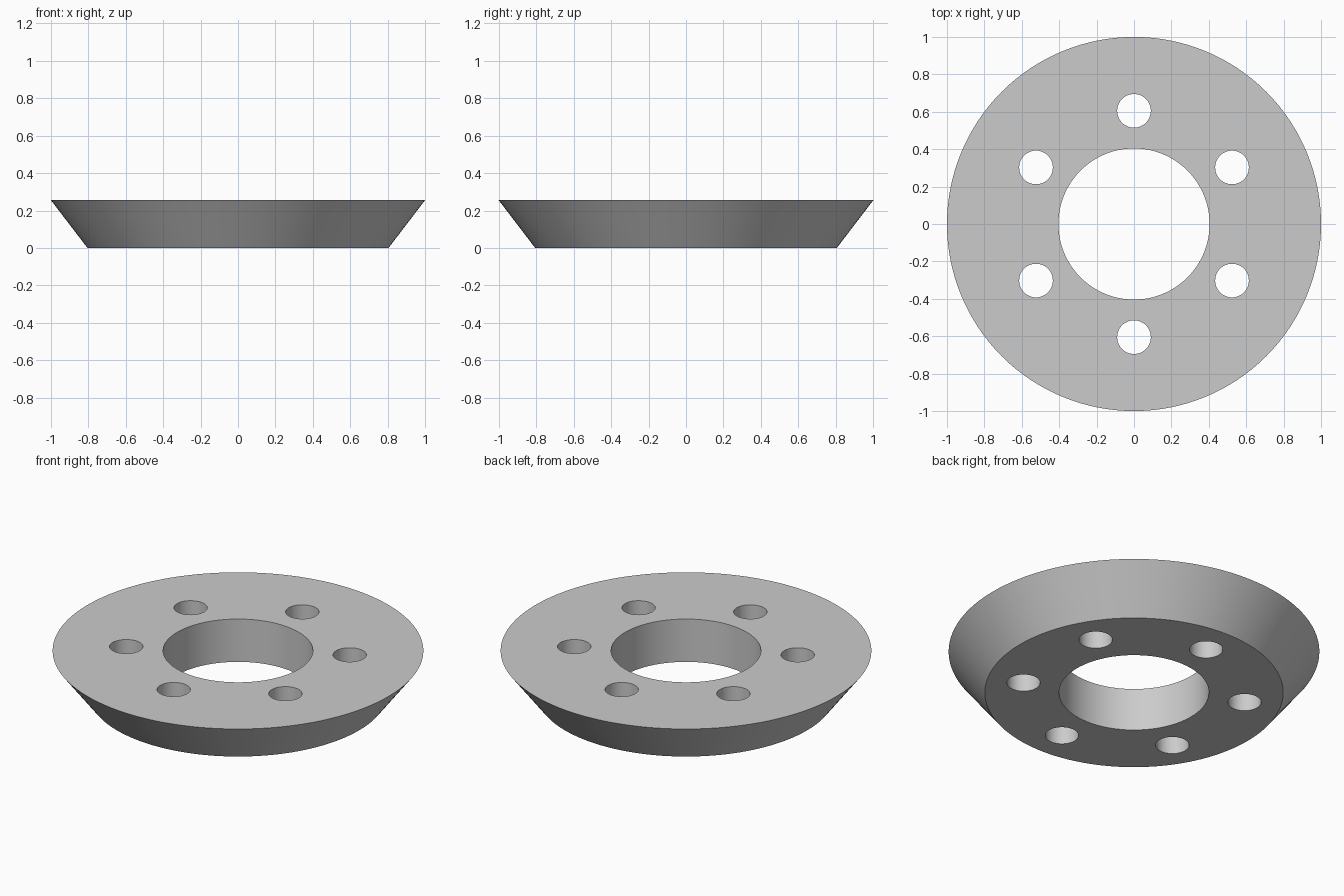
import bpy
import math

HEIGHT = 0.255
TOP_RADIUS, BOTTOM_RADIUS, BORE_RADIUS = 1.0, 0.805, 0.404
BOLT_CIRCLE, BOLT_RADIUS, BOLT_COUNT = 0.605, 0.09, 6

if "Cube" in bpy.data.objects:
    bpy.data.objects.remove(bpy.data.objects["Cube"], do_unlink=True)

grey = bpy.data.materials.new("plain grey")
grey.use_nodes = True
colour = (0.6, 0.6, 0.6, 1)
grey.diffuse_color = colour
grey.node_tree.nodes["Principled BSDF"].inputs["Base Color"].default_value = colour


def drill(target, name, x, y, radius, sides):
    """Cut a straight vertical hole through the target."""
    bpy.ops.mesh.primitive_cylinder_add(
        vertices=sides, radius=radius, depth=HEIGHT * 2, location=(x, y, HEIGHT / 2))
    cutter = bpy.context.object
    cutter.name = name
    cutter.hide_render = True
    cutter.data.materials.append(grey)
    cut = target.modifiers.new(name, "BOOLEAN")
    cut.operation = "DIFFERENCE"
    cut.solver = "EXACT"
    cut.object = cutter
    bpy.context.view_layer.objects.active = target
    bpy.ops.object.modifier_apply(modifier=cut.name)
    bpy.data.objects.remove(cutter, do_unlink=True)


# Tapered disc, wide side up
bpy.ops.mesh.primitive_cone_add(
    vertices=128, radius1=BOTTOM_RADIUS, radius2=TOP_RADIUS,
    depth=HEIGHT, location=(0, 0, HEIGHT / 2))
disc = bpy.context.object
disc.name = "tapered_ring"
disc.data.materials.append(grey)

# Central bore and ring of bolt holes
drill(disc, "bore_cutter", 0, 0, BORE_RADIUS, 96)
for i in range(BOLT_COUNT):
    angle = math.pi / 2 + i * math.tau / BOLT_COUNT
    drill(disc, "bolt_hole_cutter", BOLT_CIRCLE * math.cos(angle),
          BOLT_CIRCLE * math.sin(angle), BOLT_RADIUS, 48)

# Smooth walls, crisp rims
bpy.ops.object.select_all(action="DESELECT")
disc.select_set(True)
bpy.context.view_layer.objects.active = disc
bpy.ops.object.shade_smooth_by_angle(angle=math.radians(30))
